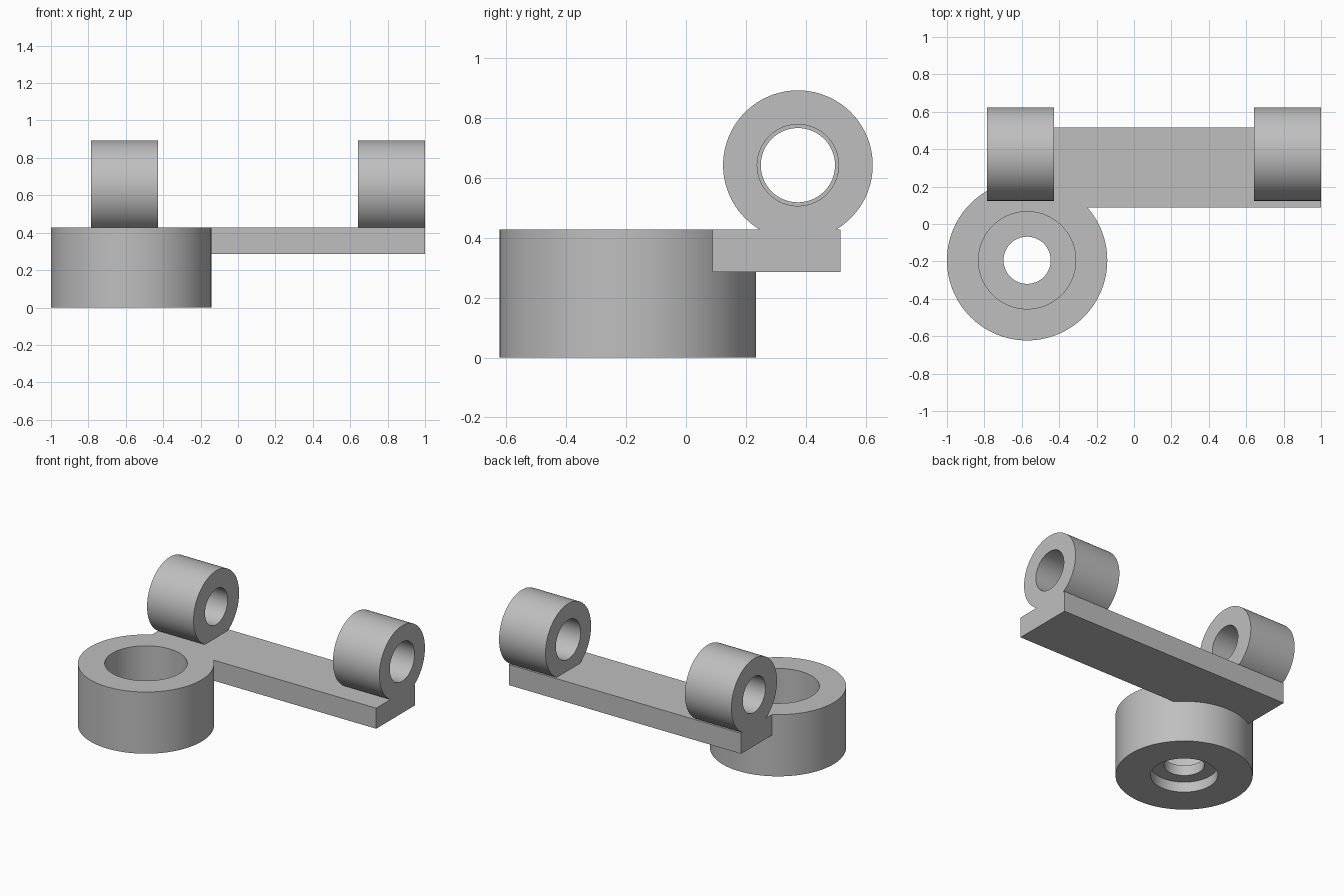
import bpy
import bmesh
from math import radians, tau
from mathutils import Matrix

cube = bpy.data.objects.get("Cube")
if cube:
    bpy.data.objects.remove(cube, do_unlink=True)

U = 1 / 14          # design unit: the bracket is 28 units long
SEGMENTS = 128

grey = bpy.data.materials.new("plain grey")
grey.use_nodes = True
colour = (0.52, 0.52, 0.52, 1)
grey.diffuse_color = colour
grey.node_tree.nodes["Principled BSDF"].inputs["Base Color"].default_value = colour


def finish(bm, name):
    bmesh.ops.recalc_face_normals(bm, faces=bm.faces)
    mesh = bpy.data.meshes.new(name)
    bm.to_mesh(mesh)
    bm.free()
    mesh.materials.append(grey)
    obj = bpy.data.objects.new(name, mesh)
    bpy.context.collection.objects.link(obj)
    return obj


def turned(name, profile, matrix):
    """Spin a closed (radius, height) profile about z, then place it."""
    bm = bmesh.new()
    verts = [bm.verts.new((r, 0, z)) for r, z in profile]
    edges = [bm.edges.new((v, verts[i - 1])) for i, v in enumerate(verts)]
    bmesh.ops.spin(bm, geom=verts + edges, cent=(0, 0, 0), axis=(0, 0, 1),
                   angle=tau, steps=SEGMENTS, use_duplicate=False)
    bmesh.ops.remove_doubles(bm, verts=bm.verts, dist=1e-5)
    bm.transform(matrix)
    return finish(bm, name)


def box(name, low, high):
    bm = bmesh.new()
    bmesh.ops.create_cube(bm, size=1)
    for v in bm.verts:
        v.co = [a if c < 0 else b for a, b, c in zip(low, high, v.co)]
    return finish(bm, name)


def lug(name, x0, x1, bore):
    """Pivot ring lying along x."""
    profile = [(bore, 0), (0.25, 0), (0.25, x1 - x0), (bore, x1 - x0)]
    place = Matrix.Translation((x0, 0.374, 0.643)) @ Matrix.Rotation(radians(90), 4, "Y")
    return turned(name, profile, place)


# Flat connecting plate
left_end = -11 * U
bracket = box("hinge_bracket", (left_end, 0.089, 4 * U), (1, 0.517, 6 * U))

# Round boss: deep bore above, shallow counterbore below, small hole through
boss = turned("round_boss",
              [(0.21, 0), (6 * U, 0), (6 * U, 6 * U), (0.26, 6 * U),
               (0.26, 2 * U), (0.126, 2 * U), (0.126, U), (0.21, U)],
              Matrix.Translation((-8 * U, -0.194, 0)))

# Pivot rings, flush with both ends of the plate
lugs = [lug("right_lug", left_end, left_end + 5 * U, 0.124),
        lug("left_lug", 1 - 5 * U, 1, 0.136)]

# Fuse all parts into one solid
bpy.ops.object.select_all(action="DESELECT")
bpy.context.view_layer.objects.active = bracket
bracket.select_set(True)
for part in [boss] + lugs:
    mod = bracket.modifiers.new("fuse", "BOOLEAN")
    mod.operation = "UNION"
    mod.solver = "EXACT"
    mod.object = part
    bpy.ops.object.modifier_apply(modifier=mod.name)
    bpy.data.objects.remove(part, do_unlink=True)

bpy.ops.object.shade_smooth_by_angle(angle=radians(30))
